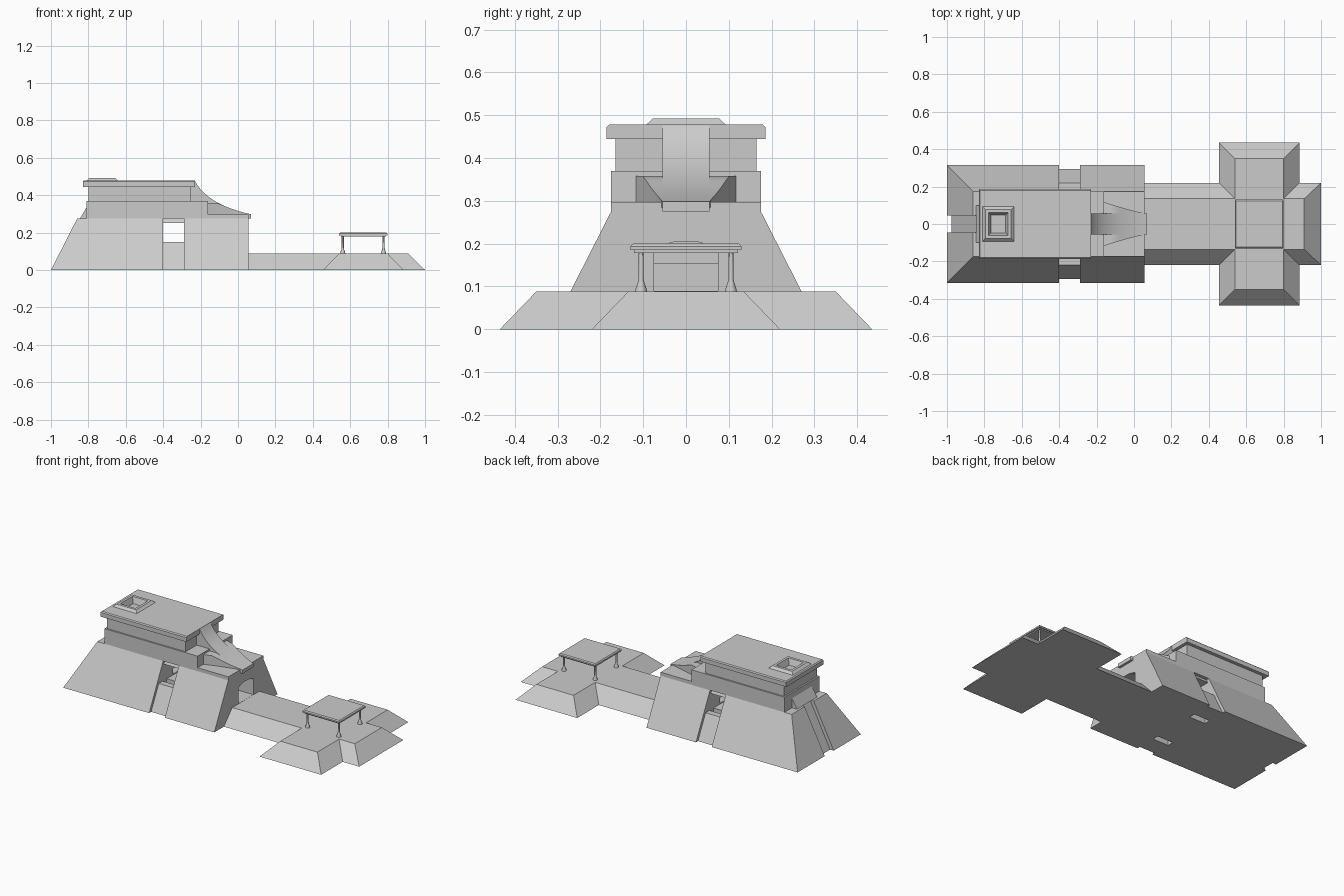
import bpy, bmesh, math
from mathutils import Vector

if "Cube" in bpy.data.objects:
    bpy.data.objects.remove(bpy.data.objects["Cube"])


def make(name, verts, faces):
    bm = bmesh.new()
    vs = [bm.verts.new(v) for v in verts]
    for f in faces:
        bm.faces.new([vs[i] for i in f])
    bmesh.ops.recalc_face_normals(bm, faces=bm.faces)
    me = bpy.data.meshes.new(name)
    bm.to_mesh(me)
    bm.free()
    ob = bpy.data.objects.new(name, me)
    bpy.context.collection.objects.link(ob)
    return ob


def loft(name, rings):
    """Closed solid through rings of equal length."""
    n = len(rings[0])
    faces = [list(range(n)), [n * (len(rings) - 1) + i for i in range(n)]]
    for r in range(len(rings) - 1):
        for i in range(n):
            j = (i + 1) % n
            faces.append([r * n + i, r * n + j, (r + 1) * n + j, (r + 1) * n + i])
    return make(name, [v for ring in rings for v in ring], faces)


def rect(x0, x1, y0, y1, z):
    return [(x0, y0, z), (x1, y0, z), (x1, y1, z), (x0, y1, z)]


def box(name, x0, x1, y0, y1, z0, z1):
    return loft(name, [rect(x0, x1, y0, y1, z0), rect(x0, x1, y0, y1, z1)])


def prism_y(name, pts, y0, y1):
    return loft(name, [[(x, y, z) for x, z in pts] for y in (y0, y1)])


def prism_x(name, pts, x0, x1):
    return loft(name, [[(x, y, z) for y, z in pts] for x in (x0, x1)])


def cut(ob, cutters):
    for c in cutters:
        m = ob.modifiers.new("cut", "BOOLEAN")
        m.operation, m.solver, m.object = "DIFFERENCE", "EXACT", c
    bpy.context.view_layer.update()
    dg = bpy.context.evaluated_depsgraph_get()
    me = bpy.data.meshes.new_from_object(ob.evaluated_get(dg))
    ob.modifiers.clear()
    ob.data = me
    for c in cutters:
        bpy.data.objects.remove(c)


def smooth(ob):
    bpy.ops.object.select_all(action="DESELECT")
    ob.select_set(True)
    bpy.context.view_layer.objects.active = ob
    bpy.ops.object.shade_smooth_by_angle(angle=math.radians(30))


# Sloped main base with side recesses, cross passage, hall and rear channel
base = loft("main_base", [rect(-1, .055, -.315, .315, 0),
                          rect(-.86, .055, -.175, .175, .275)])
S = .14 / .275


def side(z, off):
    return .315 - S * z + off


cutters = []
for s in (1, -1):
    pts = [(s * side(z, off), z) for z, off in
           ((-.05, -.02), (-.05, .1), (.3, .1), (.3, -.02))]
    cutters.append(prism_x("recess_cutter", pts, -.40, -.29))
    cutters.append(box("shaft_cutter", -.40, -.29, *sorted((s * .14, s * .18)), -.05, .2))
cutters.append(box("passage_cutter", -.40, -.29, -.4, .4, .15, .252))
door = [(-.075, .089), (.075, .089), (.075, .19), (.025, .205), (-.025, .205), (-.075, .19)]
cutters.append(prism_x("hall_cutter", door, -.2, .1))
cutters.append(box("inner_hall_cutter", -.6, -.15, -.075, .075, .155, .19))
cutters.append(prism_y("rear_channel_cutter",
                       [(-1 + S * z + o, z) for z, o in
                        ((-.05, .025), (-.05, -.1), (.3, -.1), (.3, .025))], -.045, .045))
cut(base, cutters)

# Low walkway and cross-shaped terrace
loft("walkway", [rect(.055, 1, -.22, .22, 0), rect(.055, .91, -.135, .135, .088)])
loft("terrace", [rect(.455, .885, -.435, .435, 0), rect(.54, .80, -.35, .35, .088)])

# Stepped house body
prism_y("lower_storey", [(-.81, .275), (.055, .275), (.055, .297), (-.16, .297),
                         (-.16, .37), (-.81, .37)], -.175, .175)
box("upper_storey", -.80, -.25, -.165, .165, .37, .45)
prism_y("rear_buttress", [(-.845, .275), (-.81, .275), (-.81, .335)], -.10, .10)

# Roof slab with chamfered edge and sunken skylight
roof = loft("roof_slab", [rect(-.83, -.23, -.186, .186, .445),
                          rect(-.83, -.23, -.186, .186, .472),
                          rect(-.824, -.23, -.18, .18, .478)])
curb = loft("skylight_curb", [rect(-.81, -.642, -.093, .093, .47),
                              rect(-.81, -.642, -.093, .093, .478),
                              rect(-.795, -.657, -.078, .078, .492)])
for ob in (roof, curb):
    cut(ob, [loft("skylight_cutter", [rect(-.765, -.687, -.047, .047, .455),
                                      rect(-.782, -.67, -.064, .064, .5)])])

# Curved chute and its flared wings
N = 12
curve = []
p0, p1, p2, p3 = [Vector(p) for p in ((-.23, .476), (-.18, .38), (-.06, .325), (.07, .298))]
for i in range(N + 1):
    t = i / N
    curve.append(p0 * (1 - t) ** 3 + p1 * 3 * t * (1 - t) ** 2
                 + p2 * 3 * t * t * (1 - t) + p3 * t ** 3)
smooth(prism_y("chute", [tuple(p) for p in curve] + [(.07, .275), (-.25, .275), (-.25, .476)],
               -.055, .055))
rings = []
for p in [Vector((-.17, .358))] + [q for q in curve if q.x > -.15]:
    w = .055 + .065 * (max(0, .07 - p.x) / .24) ** 1.2
    z = min(p.y, .358)
    rings.append([(p.x, -w, .285), (p.x, w, .285), (p.x, w, z), (p.x, -w, z)])
smooth(loft("chute_wings", rings))

# Canopy slab on four flared columns
box("canopy_underside", .55, .79, -.122, .122, .178, .188)
loft("canopy_slab", [rect(.54, .80, -.13, .13, .185), rect(.54, .80, -.13, .13, .194),
                     rect(.546, .794, -.124, .124, .2)])
for x in (.56, .778):
    for y in (-.105, .105):
        rings = []
        for r, z in ((.014, .086), (.013, .094), (.008, .108), (.006, .118), (.006, .18)):
            rings.append([(x + r * math.cos(a * math.pi / 6), y + r * math.sin(a * math.pi / 6), z)
                          for a in range(12)])
        smooth(loft("canopy_column", rings))
